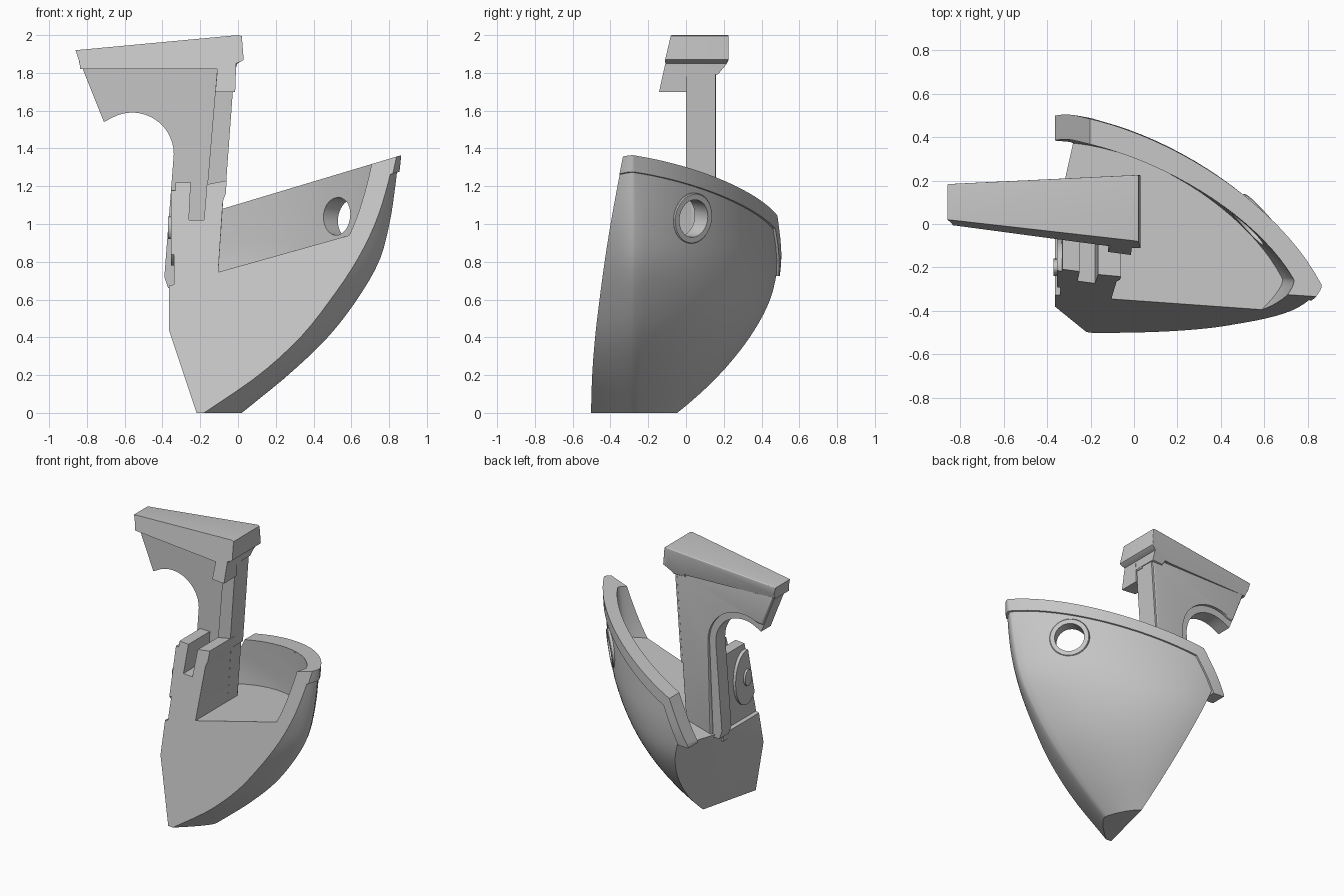
import bpy, bmesh, math
from mathutils import Vector, Matrix

if "Cube" in bpy.data.objects:
    bpy.data.objects.remove(bpy.data.objects["Cube"])

grey = bpy.data.materials.new("light_grey")
grey.diffuse_color = (0.56, 0.56, 0.56, 1)
grey.use_nodes = True
grey.node_tree.nodes["Principled BSDF"].inputs["Base Color"].default_value = grey.diffuse_color

# Planes as (point, outward normal): geometry on the outward side is removed
SPLIT = ((0, -0.527, 0), (-0.134, -1, 0.225))
END = ((-0.22, -0.5, 0), (-1, 0.25, -0.4))
LEFT = ((-0.365, 0, 0), (-1, 0, 0))


def below(z0, slope):
    return ((0, 0, z0), (-slope, 0, 1))


def above(z0, slope):
    return ((0, 0, z0), (slope, 0, -1))


def clip(bm, planes):
    for co, no in planes:
        g = bm.verts[:] + bm.edges[:] + bm.faces[:]
        bmesh.ops.bisect_plane(bm, geom=g, dist=1e-5, plane_co=co, plane_no=no, clear_outer=True)
        rim = [e for e in bm.edges if e.is_boundary]
        if rim:
            bmesh.ops.holes_fill(bm, edges=rim, sides=0)
    bmesh.ops.recalc_face_normals(bm, faces=bm.faces[:])


def finish(bm, name):
    me = bpy.data.meshes.new(name)
    bmesh.ops.recalc_face_normals(bm, faces=bm.faces[:])
    bm.to_mesh(me)
    bm.free()
    me.materials.append(grey)
    ob = bpy.data.objects.new(name, me)
    bpy.context.collection.objects.link(ob)
    return ob


def subtract(ob, cutters):
    for c in cutters:
        m = ob.modifiers.new("cut", 'BOOLEAN')
        m.operation, m.object, m.solver = 'DIFFERENCE', c, 'EXACT'
    dg = bpy.context.evaluated_depsgraph_get()
    me = bpy.data.meshes.new_from_object(ob.evaluated_get(dg))
    ob.modifiers.clear()
    ob.data = me


# Hull lines at heights 0, 0.2 ... 1.4
STEM = (.02, .265, .475, .63, .745, .80, .83, .85)
SIDE = (.0, .195, .35, .455, .495, .505, .51, .51)
EDGE = (-.18, .11, .33, .49, .625, .725, .79, .835)


def sample(t, z):
    f = z / 0.2
    i = min(int(f + 1e-6), len(t) - 2)
    f -= i
    b, c = t[i], t[i + 1]
    a = t[i - 1] if i else 2 * b - c
    d = t[i + 2] if i + 2 < len(t) else 2 * c - b
    return b + 0.5 * f * (c - a + f * (2 * a - 5 * b + 4 * c - d + f * (3 * (b - c) + d - a)))


def section(z, o, back):
    xm, ym, xc = sample(STEM, z) + o * 1.1, sample(SIDE, z) + o, sample(EDGE, z) + o * 1.1
    yc = -0.527 + 0.225 * z - 0.134 * xc
    xl = -0.34 - 0.4 * z + 0.25 * (ym + 0.5)
    ys = -0.27 - o * 0.2
    dx, dy = xm - xl, ym - ys
    p = [Vector(v) for v in ((xl, ym), (xl + .41 * dx, ym), (xm - .15 * dx, ys + .55 * dy), (xm, ys))]
    pts = [Vector((xl - back, ym))]
    for i in range(25):
        t = i / 24
        s = 1 - t
        pts.append(p[0] * s**3 + p[1] * 3 * s * s * t + p[2] * 3 * s * t * t + p[3] * t**3)
    q = Vector((xm + .01 * dx, ys - .25 * (ys - yc)))
    end = Vector((xc, yc))
    for i in range(1, 9):
        t = i / 8
        pts.append(p[3] * (1 - t)**2 + q * 2 * t * (1 - t) + end * t * t)
    pts += [Vector((xc - .12, yc - .15)), Vector((xc - .3, -1)), Vector((xl - back, -1))]
    return [(v.x, v.y, z) for v in pts]


def loft(name, o, planes, z0=0.0, back=0.1):
    bm = bmesh.new()
    n = 24
    rows = [[bm.verts.new(v) for v in section(z0 + (1.4 - z0) * i / n, o, back)] for i in range(n + 1)]
    for a, b in zip(rows, rows[1:]):
        for j in range(len(a)):
            k = (j + 1) % len(a)
            bm.faces.new((a[j], a[k], b[k], b[j]))
    bm.faces.new(rows[0])
    bm.faces.new(rows[-1])
    clip(bm, planes)
    return finish(bm, name)


def prism(name, pts, y0, y1, taper=0, bevel=0, lean=0):
    """Front outline (x, z) pushed from y0 back to y1 + taper * x, drawn in below z = 1.86 by lean."""
    bm = bmesh.new()
    f = [bm.verts.new((x, y0, z)) for x, z in pts]
    b = [bm.verts.new((x, y1 + taper * x + lean * min(0, z - 1.86), z)) for x, z in pts]
    bm.faces.new(f)
    back = bm.faces.new(b[::-1])
    for i in range(len(pts)):
        j = (i + 1) % len(pts)
        bm.faces.new((f[i], b[i], b[j], f[j]))
    if bevel:
        bmesh.ops.bevel(bm, geom=list(back.edges), offset=bevel, segments=4, profile=0.5, affect='EDGES')
    clip(bm, [SPLIT])
    return finish(bm, name)


# Hull with deck well
cavity = loft("well_cutter", -0.1, [above(0.775, 0.28)], z0=0.4, back=0.5)
RAIL, DROP = (1.105, 0.3), (1.425, 1.88)
hull = loft("hull", 0, [SPLIT, END, LEFT, below(RAIL[0] - .01, RAIL[1]), below(DROP[0] - .01, DROP[1])])

# Rail along the top, and its steep end
rail = loft("rail", 0.012, [SPLIT, LEFT, below(*RAIL), below(*DROP), above(RAIL[0] - .085, RAIL[1])])
rail_end = loft("rail_end", 0.012, [SPLIT, LEFT, below(RAIL[0] - .08, RAIL[1]), below(*DROP),
                                    above(DROP[0] - .17, DROP[1]), above(.725, 0)])

# Round hole through the side with a raised ring
axis = Vector((.74, .66, -.12)).normalized()
centre = Vector((.59, .035, 1.03))
turn = Matrix.Translation(centre) @ axis.to_track_quat('Z', 'Y').to_matrix().to_4x4()
bm = bmesh.new()
bmesh.ops.create_cone(bm, cap_ends=True, segments=48, radius1=.1, radius2=.1, depth=.6, matrix=turn)
hole = finish(bm, "hole_cutter")
bm = bmesh.new()
prof = [(.1, -.06), (.135, -.06), (.135, .002), (.13, .008), (.1, .008)]
N = 48
rings = [[bm.verts.new(turn @ Vector((r * math.cos(a), r * math.sin(a), h))) for r, h in prof]
         for a in (2 * math.pi * i / N for i in range(N))]
for i in range(N):
    a, b = rings[i], rings[(i + 1) % N]
    for j in range(5):
        k = (j + 1) % 5
        bm.faces.new((a[j], b[j], b[k], a[k]))
ring = finish(bm, "hole_ring")

subtract(hull, [cavity, hole])
subtract(rail, [cavity, hole])
subtract(rail_end, [cavity])
for c in (cavity, hole):
    bpy.data.objects.remove(c)

# Upright: web with arch, column, foot, lip and cap
def arc(r):
    return [(-.56 + r * math.cos(a), 1.37 + r * math.sin(a)) for a in (math.radians(d) for d in range(0, 121, 8))]


web = prism("post_web", [(-.37, .66), (-.39, .72)] + arc(.22)
            + [(-.71, 1.54), (-.83, 1.84), (-.03, 1.84), (-.11, .66)], .03, .14)
panel = prism("post_back_panel", [(-.32, .66)] + arc(.27)
              + [(-.73, 1.6), (-.82, 1.83), (-.03, 1.83), (-.115, .66)], .1, .16, bevel=.012)
column = prism("post_column", [(-.11, 1.83), (-.167, 1.15), (-.068, 1.15), (-.018, 1.83)], 0, .155)
foot = prism("post_foot", [(-.34, .6), (-.34, .73), (-.33, 1.22), (-.25, 1.22), (-.26, 1.02),
                           (-.18, 1.02), (-.165, 1.21), (-.06, 1.23), (-.065, 1.16), (-.08, 1.12),
                           (-.105, .74), (-.11, .6)], -.8, .05)
lip = prism("post_lip", [(-.12, 1.7), (-.015, 1.7), (-.01, 1.84), (-.108, 1.84)], -.5, .005)
lip_side = prism("post_lip_side", [(-.11, 1.78), (-.017, 1.78), (-.012, 1.84), (-.108, 1.84)], -.1, .065)
cap = prism("post_cap", [(-.835, 1.82), (-.84, 1.86), (-.86, 1.92), (.0, 2.0), (.02, 1.995), (.03, 1.87),
                         (.015, 1.86), (-.01, 1.85), (-.015, 1.79), (-.11, 1.79), (-.11, 1.82)],
            -.5, .225, taper=.048, bevel=.006, lean=.8)


# Round bracket with a knob on the upright's outer side
def boss(name, x, w, ry, rz):
    bm = bmesh.new()
    m = Matrix.Translation((x, -.2, .98)) @ Matrix.Diagonal((1, ry, rz, 1)) @ Matrix.Rotation(math.pi / 2, 4, 'Y')
    bmesh.ops.create_cone(bm, cap_ends=True, segments=40, radius1=1, radius2=1, depth=w, matrix=m)
    clip(bm, [SPLIT])
    return finish(bm, name)


boss("bracket_disc", -.335, .04, .13, .2)
boss("bracket_knob", -.35, .04, .04, .06)

# Soft shading with crisp corners
for ob in bpy.context.scene.objects:
    ob.select_set(True)
    bpy.context.view_layer.objects.active = ob
bpy.ops.object.shade_smooth_by_angle(angle=math.radians(30))
